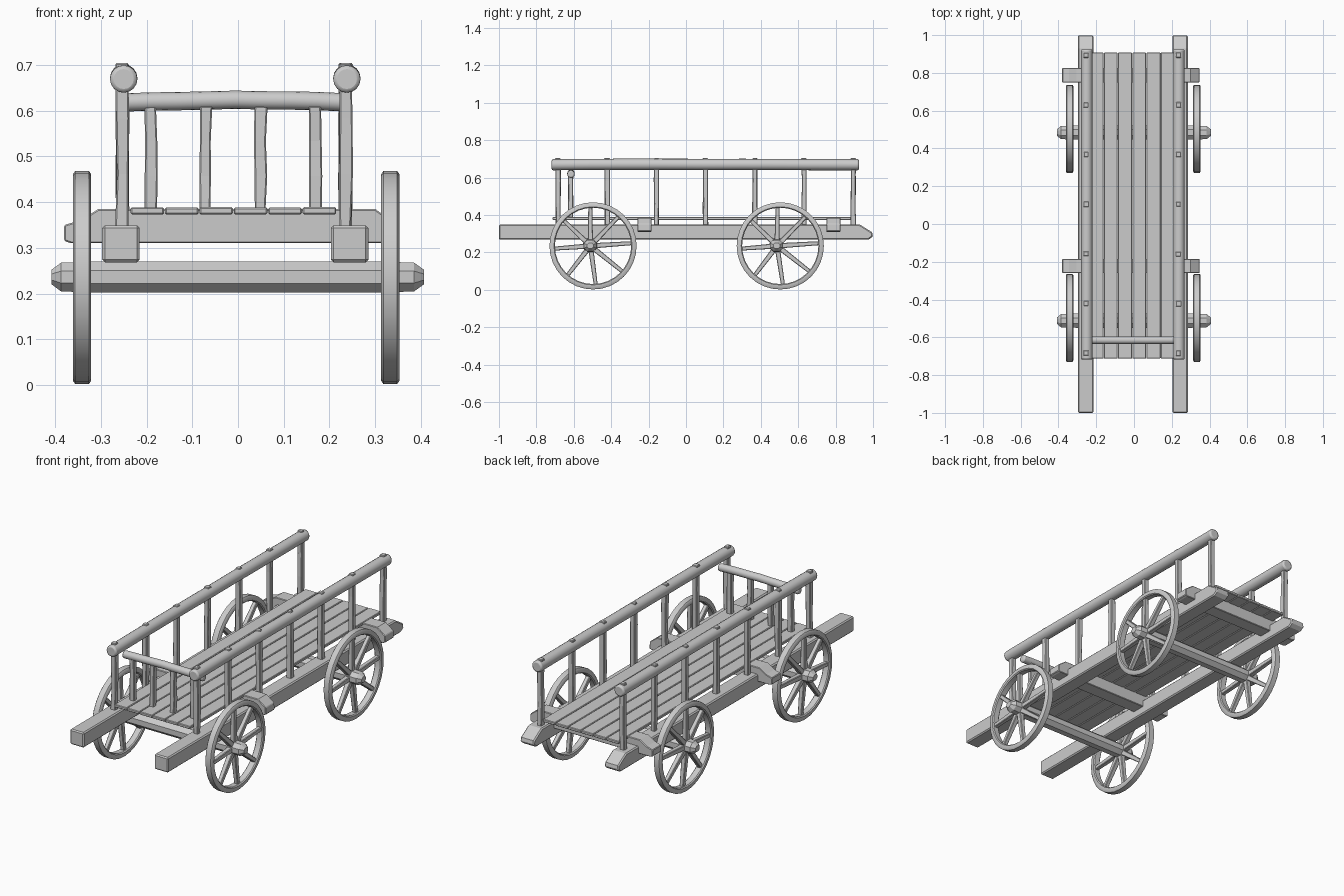
import bpy, bmesh, math, random
from mathutils import Vector, Matrix

if "Cube" in bpy.data.objects:
    bpy.data.objects.remove(bpy.data.objects["Cube"])

random.seed(4)
CX = -0.006  # body sits slightly off the bounding-box centre


def finish(name, bm, bevel=0, smooth=None, segments=1):
    bmesh.ops.recalc_face_normals(bm, faces=bm.faces[:])
    me = bpy.data.meshes.new(name)
    bm.to_mesh(me)
    bm.free()
    ob = bpy.data.objects.new(name, me)
    bpy.context.collection.objects.link(ob)
    if bevel:
        m = ob.modifiers.new("Bevel", 'BEVEL')
        m.width, m.segments = bevel, segments
        m.limit_method = 'ANGLE'
        m.angle_limit = math.radians(50)
    if smooth:
        bpy.ops.object.select_all(action='DESELECT')
        ob.select_set(True)
        bpy.context.view_layer.objects.active = ob
        bpy.ops.object.shade_smooth_by_angle(angle=math.radians(smooth))
    return ob


def loft(bm, rings, cap=True, closed=False):
    """Skin a list of vertex rings with quads."""
    vs = [[bm.verts.new(p) for p in r] for r in rings]
    n = len(vs[0])
    pairs = list(zip(vs, vs[1:])) + ([(vs[-1], vs[0])] if closed else [])
    for a, b in pairs:
        for i in range(n):
            j = (i + 1) % n
            bm.faces.new((a[i], a[j], b[j], b[i]))
    if cap and not closed:
        bm.faces.new(vs[0])
        bm.faces.new(vs[-1])


def ring(c, u, v, ru, rv, n, phase=0.0):
    return [Vector(c) + Vector(u) * ru * math.cos(phase + math.tau * i / n)
            + Vector(v) * rv * math.sin(phase + math.tau * i / n) for i in range(n)]


X, Y, Z = (1, 0, 0), (0, 1, 0), (0, 0, 1)


def rect(c, u, v, hu, hv):
    c, u, v = Vector(c), Vector(u) * hu, Vector(v) * hv
    return [c - u - v, c + u - v, c + u + v, c - u + v]


def prism(name, prof, axis, a, b, bevel):
    """Extrude a 2D profile (horizontal, z) along x or y."""
    def put(p, t):
        return (t, p[0], p[1]) if axis == 'x' else (p[0], t, p[1])
    bm = bmesh.new()
    loft(bm, [[put(p, t) for p in prof] for t in (a, b)])
    return finish(name, bm, bevel)


def post(name, x, y, z0, z1, h):
    """Hand-cut square post with slight irregularity."""
    bm = bmesh.new()
    rings = []
    for k in range(4):
        j = lambda: random.uniform(-0.0015, 0.0015)
        rings.append(rect((x + j(), y + j(), z0 + (z1 - z0) * k / 3), X, Y, h + j(), h + j()))
    loft(bm, rings)
    return finish(name, bm, 0.003)


def rail(name, axis, start, end, r, wobble):
    """Round pole with a slightly uneven run and rounded ends."""
    bm = bmesh.new()
    u = X if axis == 'y' else Y
    a, b = Vector(start), Vector(end)
    rings = []
    for k in range(9):
        t = k / 8
        c = a.lerp(b, t)
        c.z += wobble * math.sin(math.pi * t)
        if 0 < k < 8:
            c.z += random.uniform(-0.001, 0.001)
        rings.append(ring(c, u, Z, r, r, 16))
    loft(bm, rings)
    return finish(name, bm, 0.008, 60, 2)


# long chassis beams with chamfered back ends
beam = [(-1, 0.268), (0.975, 0.268), (1, 0.285), (0.995, 0.308), (0.93, 0.349), (-1, 0.349)]
for side, s in (("left", -1), ("right", 1)):
    x = CX + s * 0.25
    prism(side + "_chassis_beam", beam, 'x', x - 0.041, x + 0.041, 0.006)

# cross bolsters with sloping ends
bolster = [(-0.38, 0.315), (-0.365, 0.31), (0.335, 0.31), (0.347, 0.315), (0.345, 0.352),
           (0.30, 0.385), (-0.305, 0.385), (-0.345, 0.36), (-0.38, 0.35)]
for pos, y in (("front", -0.222), ("rear", 0.788)):
    prism(pos + "_bolster", bolster, 'y', y - 0.038, y + 0.038, 0.003)

# floor boards
for i in range(6):
    x0 = -0.236 + i * 0.0753
    d = random.uniform(-0.001, 0.001)
    prism(f"floor_board_{i + 1}",
          [(x0 + 0.001, 0.373), (x0 + 0.0743, 0.373), (x0 + 0.0743, 0.389 + d), (x0 + 0.001, 0.389 + d)],
          'y', -0.713, 0.907, 0.003)

# side rails and their posts
for side, s in (("left", -1), ("right", 1)):
    x = CX + s * 0.244
    rail(side + "_side_rail", 'y', (x, -0.718, 0.669), (x, 0.925, 0.669), 0.030, 0.002)
    for i in range(7):
        post(f"{side}_rail_post_{i + 1}", x - 0.003, -0.684 + i * 0.263, 0.34, 0.704, 0.0135)

# front rail and spindles
rail("front_rail", 'x', (-0.245, -0.615, 0.618), (0.232, -0.615, 0.618), 0.020, 0.005)
for i in range(4):
    post(f"front_spindle_{i + 1}", -0.191 + i * 0.12, -0.617, 0.38, 0.61, 0.013)

# axles: eight-sided bars with pointed ends that form the hubs
for pos, y in (("front", -0.512), ("rear", 0.484)):
    bm = bmesh.new()
    loft(bm, [ring((px, y, 0.236), Y, Z, r * 1.1, r, 8, math.pi / 8)
              for px, r in ((-0.408, 0.017), (-0.387, 0.034), (-0.30, 0.037),
                            (0.30, 0.037), (0.385, 0.034), (0.407, 0.017))])
    finish(pos + "_axle", bm)

# wheels: lathed rim plus eight tapered spokes running to the hub
rim = [(-0.020, 0.209), (-0.020, 0.226), (-0.015, 0.233), (0.015, 0.233),
       (0.020, 0.226), (0.020, 0.209), (0.015, 0.204), (-0.015, 0.204)]
for pos, wy, hy in (("front", -0.497, -0.510), ("rear", 0.504, 0.488)):
    for side, s in (("left", -1), ("right", 1)):
        wx, wz = CX + 0.002 + s * 0.337, 0.235
        bm = bmesh.new()
        rings = []
        for k in range(32):
            a = math.tau * k / 32
            rings.append([(wx + px, wy + r * math.cos(a), wz + r * math.sin(a)) for px, r in rim])
        loft(bm, rings, closed=True)
        finish(f"{pos}_{side}_wheel_rim", bm, 0, 40)
        bm = bmesh.new()
        for k in range(8):
            a = math.tau * k / 8 + math.radians(4)
            tip = Vector((wx, wy + 0.212 * math.cos(a), wz + 0.212 * math.sin(a)))
            root = Vector((wx, hy + 0.015 * math.cos(a), wz + 0.015 * math.sin(a)))
            v = (0, -math.sin(a), math.cos(a))
            loft(bm, [rect(root, X, v, 0.014, 0.014), rect(tip, X, v, 0.011, 0.0105)])
        finish(f"{pos}_{side}_wheel_spokes", bm, 0.003)
